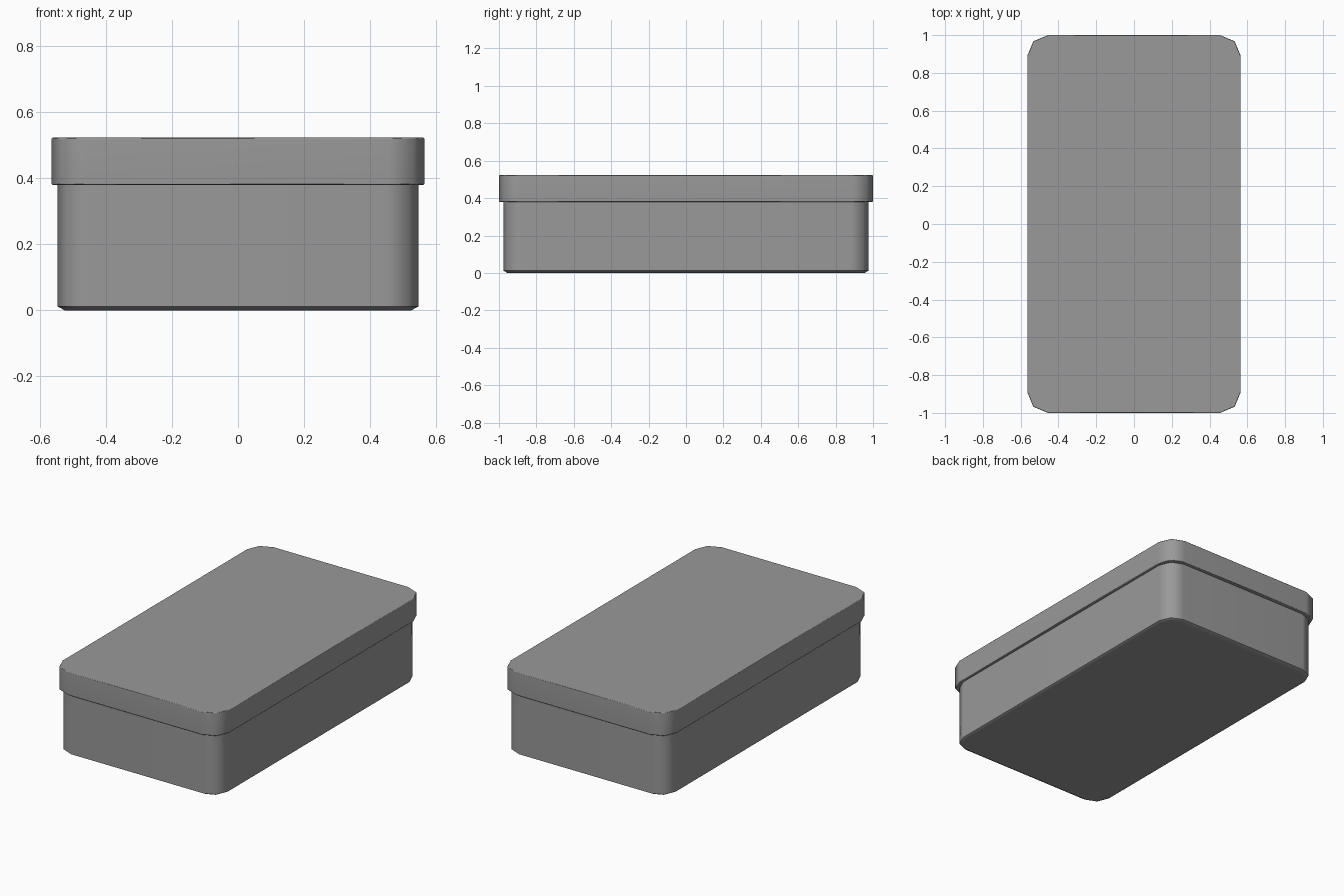
import bpy, bmesh, math

if "Cube" in bpy.data.objects:
    bpy.data.objects.remove(bpy.data.objects["Cube"])

# Dark grey finish
grey = bpy.data.materials.new("dark_grey")
grey.diffuse_color = (0.32, 0.32, 0.32, 1)
grey.use_nodes = True
grey.node_tree.nodes["Principled BSDF"].inputs["Base Color"].default_value = grey.diffuse_color


def ring(bm, hx, hy, r, z, seg=2):
    """Rounded rectangle of vertices at height z."""
    verts = []
    for i, (sx, sy) in enumerate([(1, 1), (-1, 1), (-1, -1), (1, -1)]):
        for k in range(seg + 1):
            a = math.radians(90 * i + 90 * k / seg)
            verts.append(bm.verts.new((sx * (hx - r) + r * math.cos(a),
                                       sy * (hy - r) + r * math.sin(a), z)))
    return verts


def rounded_box(name, hx, hy, r, profile):
    """Stack rounded rectangles; profile is a list of (inset, z)."""
    bm = bmesh.new()
    rings = [ring(bm, hx - d, hy - d, r - d, z) for d, z in profile]
    n = len(rings[0])
    for a, b in zip(rings, rings[1:]):
        for i in range(n):
            j = (i + 1) % n
            bm.faces.new((a[i], a[j], b[j], b[i]))
    bm.faces.new(rings[0][::-1])
    bm.faces.new(rings[-1])
    bmesh.ops.recalc_face_normals(bm, faces=bm.faces)
    mesh = bpy.data.meshes.new(name)
    bm.to_mesh(mesh)
    bm.free()
    mesh.materials.append(grey)
    obj = bpy.data.objects.new(name, mesh)
    bpy.context.collection.objects.link(obj)
    bpy.ops.object.select_all(action='DESELECT')
    obj.select_set(True)
    bpy.context.view_layer.objects.active = obj
    bpy.ops.object.shade_smooth_by_angle(angle=math.radians(50))
    # Keep the broad faces flat while the corners stay smooth
    mod = obj.modifiers.new("flat_faces", 'WEIGHTED_NORMAL')
    mod.keep_sharp = True
    return obj


# Box body with a chamfered bottom edge, reaching up inside the lid
rounded_box("box_body", 0.547, 0.977, 0.10,
            [(0.022, 0.0), (0.0, 0.012), (0.0, 0.45)])

# Overhanging lid with softened rims
rounded_box("box_lid", 0.565, 1.0, 0.11,
            [(0.004, 0.38), (0.0, 0.384), (0.0, 0.519), (0.004, 0.523)])
